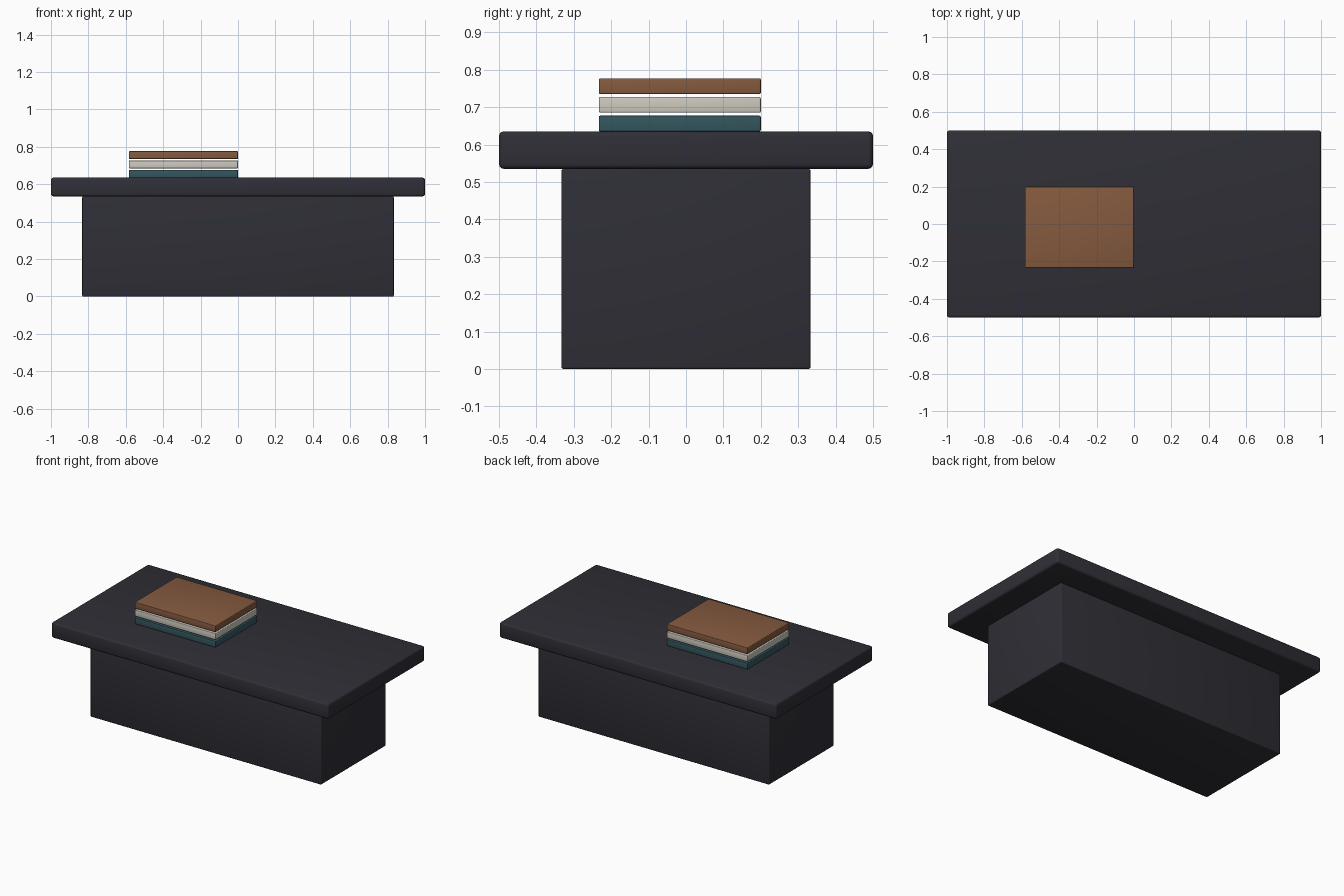
import bpy
import bmesh
from mathutils import Vector

if "Cube" in bpy.data.objects:
    bpy.data.objects.remove(bpy.data.objects["Cube"], do_unlink=True)


def make_material(name, rgb):
    mat = bpy.data.materials.new(name)
    mat.use_nodes = True
    color = (*rgb, 1.0)
    mat.diffuse_color = color
    bsdf = mat.node_tree.nodes["Principled BSDF"]
    bsdf.inputs["Base Color"].default_value = color
    bsdf.inputs["Roughness"].default_value = 0.7
    return mat


def rounded_box(name, low, high, bevel, mat):
    """Box between two corners with softly bevelled edges."""
    low, high = Vector(low), Vector(high)
    mesh = bpy.data.meshes.new(name)
    bm = bmesh.new()
    bmesh.ops.create_cube(bm, size=1)
    bmesh.ops.scale(bm, vec=high - low, verts=bm.verts)
    bm.to_mesh(mesh)
    bm.free()
    mesh.materials.append(mat)
    obj = bpy.data.objects.new(name, mesh)
    obj.location = (low + high) / 2
    bpy.context.collection.objects.link(obj)
    mod = obj.modifiers.new("soft_edges", "BEVEL")
    mod.width = bevel
    mod.segments = 3
    bpy.context.view_layer.objects.active = obj
    bpy.ops.object.select_all(action="DESELECT")
    obj.select_set(True)
    bpy.ops.object.modifier_apply(modifier=mod.name)
    bpy.ops.object.shade_smooth_by_angle()
    return obj


charcoal = make_material("charcoal", (0.028, 0.028, 0.037))
teal = make_material("teal", (0.034, 0.095, 0.115))
cream = make_material("cream", (0.62, 0.59, 0.52))
brown = make_material("brown", (0.235, 0.103, 0.05))

# Table: solid plinth and overhanging top
TOP_LOW, TOP_HIGH = 0.535, 0.635
rounded_box("table_base", (-0.833, -0.333, 0), (0.833, 0.333, TOP_LOW), 0.006, charcoal)
rounded_box("table_top", (-1, -0.5, TOP_LOW), (1, 0.5, TOP_HIGH), 0.013, charcoal)

# Stack of three books with a slim gap between them
BOOK_HEIGHT, BOOK_STEP = 0.042, 0.05
books = (("lower_book", teal), ("middle_book", cream), ("upper_book", brown))
for i, (name, mat) in enumerate(books):
    z = TOP_HIGH + i * BOOK_STEP
    rounded_box(name, (-0.583, -0.233, z), (0, 0.2, z + BOOK_HEIGHT), 0.004, mat)
